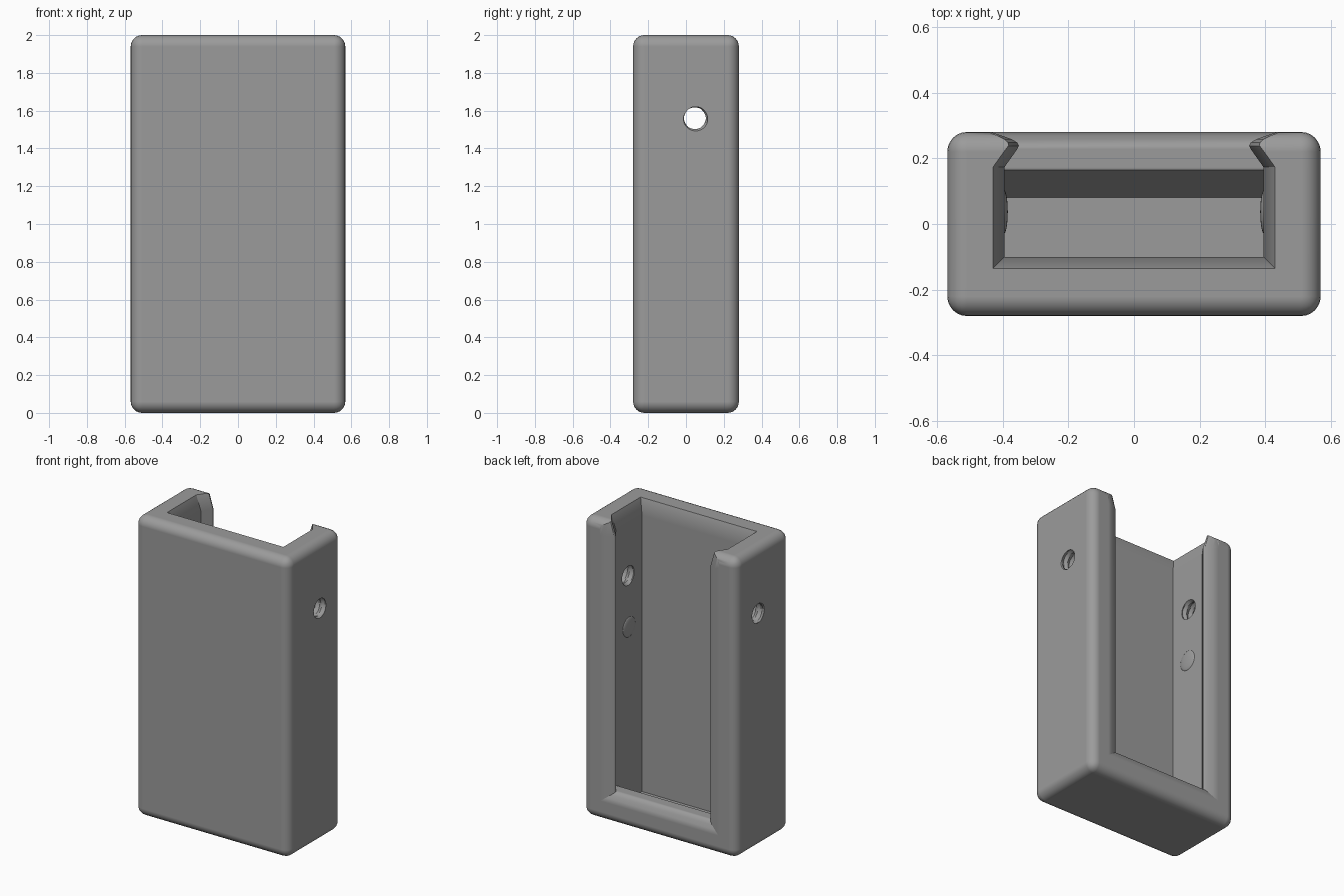
import bpy, bmesh, math

if "Cube" in bpy.data.objects:
    bpy.data.objects.remove(bpy.data.objects["Cube"])

grey = bpy.data.materials.new("plain grey")
grey.diffuse_color = (0.33, 0.33, 0.33, 1)
grey.use_nodes = True
grey.node_tree.nodes["Principled BSDF"].inputs["Base Color"].default_value = grey.diffuse_color


def make(name, bm):
    bmesh.ops.recalc_face_normals(bm, faces=bm.faces)
    me = bpy.data.meshes.new(name)
    bm.to_mesh(me)
    bm.free()
    me.materials.append(grey)
    ob = bpy.data.objects.new(name, me)
    bpy.context.collection.objects.link(ob)
    return ob


def apply(ob, mod):
    bpy.ops.object.select_all(action='DESELECT')
    bpy.context.view_layer.objects.active = ob
    ob.select_set(True)
    bpy.ops.object.modifier_apply(modifier=mod.name)


# Outer block with rounded edges
bm = bmesh.new()
bmesh.ops.create_cube(bm, size=1)
for v in bm.verts:
    v.co.x *= 1.136
    v.co.y *= 0.56
    v.co.z = v.co.z * 2 + 1
case = make("case", bm)
bev = case.modifiers.new("round", 'BEVEL')
bev.width, bev.segments = 0.06, 6
apply(case, bev)

# Pocket: sections along y as (y, half width, floor height, lead-in flare)
sections = [(-0.10, 0.394, 0.06, 0.035), (0.08, 0.394, 0.06, 0.035),
            (0.165, 0.394, 0.20, 0.035), (0.173, 0.394, 0.203, 0.035),
            (0.228, 0.355, 0.203, 0.035), (0.238, 0.35, 0.20, 0.033),
            (0.248, 0.355, 0.193, 0.03), (0.258, 0.372, 0.18, 0.025),
            (0.268, 0.40, 0.158, 0.018), (0.283, 0.446, 0.124, 0.0),
            (0.32, 0.446, 0.124, 0.0)]
bm = bmesh.new()
rings = []
for i, (y, x, floor, flare) in enumerate(sections):
    left, right = [], []
    for z, f in ((floor, 0), (1.9, 0), (2.0, flare), (2.1, flare)):
        yy = y - f if i == 0 else y
        left.append(bm.verts.new((-x - f, yy, z)))
        right.append(bm.verts.new((x + f, yy, z)))
    rings.append((left, right))
for left, right in (rings[0], rings[-1]):
    for k in range(3):
        bm.faces.new((left[k], right[k], right[k + 1], left[k + 1]))
for a, b in zip(rings, rings[1:]):
    loop_a, loop_b = (r[0] + r[1][::-1] for r in (a, b))
    for k in range(8):
        n = (k + 1) % 8
        bm.faces.new((loop_a[k], loop_a[n], loop_b[n], loop_b[k]))
bmesh.ops.triangulate(bm, faces=bm.faces)
pocket = make("pocket_cutter", bm)

# Threaded side holes: one long screw shape through both walls
SEG, STEPS, PITCH = 28, 6, 0.045
bm = bmesh.new()
rows = []
count = int(1.3 / PITCH * STEPS)
for j in range(count + 1):
    x = -0.65 + 1.3 * j / count
    row = []
    for i in range(SEG):
        phase = (x / PITCH + i / SEG) % 1
        r = 0.057 + 0.014 * (1 - abs(2 * phase - 1))
        a = 2 * math.pi * i / SEG
        row.append(bm.verts.new((x, 0.047 + r * math.cos(a), 1.56 + r * math.sin(a))))
    rows.append(row)
for a, b in zip(rows, rows[1:]):
    for i in range(SEG):
        n = (i + 1) % SEG
        bm.faces.new((a[i], a[n], b[n], b[i]))
bm.faces.new(rows[0])
bm.faces.new(rows[-1])
bmesh.ops.triangulate(bm, faces=bm.faces)
screw = make("screw_cutter", bm)

# Cut the pocket and holes
for cutter in (pocket, screw):
    cutter.hide_render = True
    mod = case.modifiers.new("cut", 'BOOLEAN')
    mod.object, mod.operation, mod.solver = cutter, 'DIFFERENCE', 'EXACT'
    apply(case, mod)
    bpy.data.objects.remove(cutter)
bpy.ops.object.shade_smooth_by_angle(angle=math.radians(28))
wn = case.modifiers.new("flat shading", 'WEIGHTED_NORMAL')
wn.keep_sharp = True
wn.weight = 100

# Shallow domed catches on the inner walls
for side, name in ((-1, "left_catch"), (1, "right_catch")):
    bm = bmesh.new()
    bmesh.ops.create_uvsphere(bm, u_segments=32, v_segments=16, radius=1)
    for v in bm.verts:
        x, y, z = v.co
        v.co = (side * 0.396 + 0.012 * z, 0.037 + 0.067 * x, 1.21 + 0.067 * y)
    catch = make(name, bm)
    for p in catch.data.polygons:
        p.use_smooth = True
